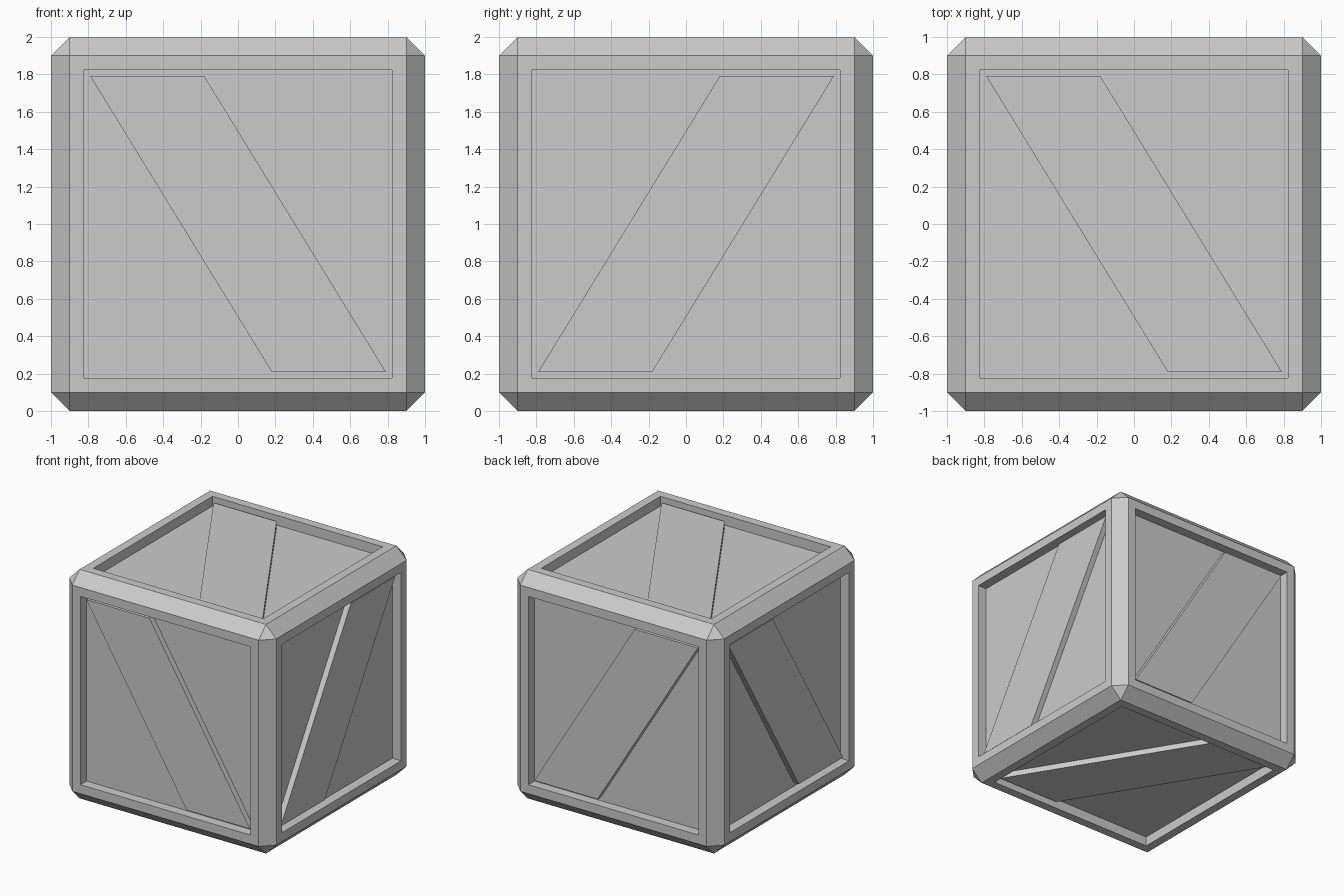
import bpy, bmesh
from mathutils import Vector

if "Cube" in bpy.data.objects:
    bpy.data.objects.remove(bpy.data.objects["Cube"])

PANEL = 0.79      # half size of each sunken panel
RECESS = 0.085    # panel depth below the frame
PLANK_GAP = 0.035 # plank surface below the frame
CENTRE = Vector((0, 0, 1))


def add_object(name, bm):
    bmesh.ops.recalc_face_normals(bm, faces=bm.faces[:])
    mesh = bpy.data.meshes.new(name)
    bm.to_mesh(mesh)
    bm.free()
    obj = bpy.data.objects.new(name, mesh)
    bpy.context.collection.objects.link(obj)


# Chamfered crate body with a sunken panel on every side
bm = bmesh.new()
bmesh.ops.create_cube(bm, size=2)
bmesh.ops.bevel(bm, geom=bm.edges[:], offset=0.1, segments=1, affect='EDGES')
bm.normal_update()
sides = [f for f in bm.faces if f.calc_area() > 2]
bmesh.ops.inset_individual(bm, faces=sides, thickness=0.9 - PANEL, depth=0)
bm.normal_update()
for panel in bmesh.ops.extrude_discrete_faces(bm, faces=sides)['faces']:
    bmesh.ops.translate(bm, verts=panel.verts[:], vec=-panel.normal * RECESS)
bmesh.ops.translate(bm, verts=bm.verts[:], vec=CENTRE)
add_object("crate_body", bm)

# Diagonal plank outline, running from one panel corner to the other
outline = [(-PANEL, PANEL), (-0.18, PANEL), (PANEL, -PANEL), (0.18, -PANEL)]


def plank(name, normal, u, v):
    n, u, v = Vector(normal), Vector(u), Vector(v)
    bm = bmesh.new()
    base = bm.faces.new([bm.verts.new(CENTRE + n * (1 - RECESS) + u * a + v * b)
                         for a, b in outline])
    ext = bmesh.ops.extrude_face_region(bm, geom=[base], use_keep_orig=True)
    top = [g for g in ext['geom'] if isinstance(g, bmesh.types.BMVert)]
    bmesh.ops.translate(bm, verts=top, vec=n * (RECESS - PLANK_GAP))
    add_object(name, bm)


# One plank per side; opposite sides slant the same way in space
X, Y, Z = (1, 0, 0), (0, 1, 0), (0, 0, 1)
for names, axis, u, v in [(("back", "front"), Y, X, Z),
                          (("right", "left"), X, (0, -1, 0), Z),
                          (("top", "bottom"), Z, X, Y)]:
    for name, sign in zip(names, (1, -1)):
        plank(name + "_plank", Vector(axis) * sign, u, v)
